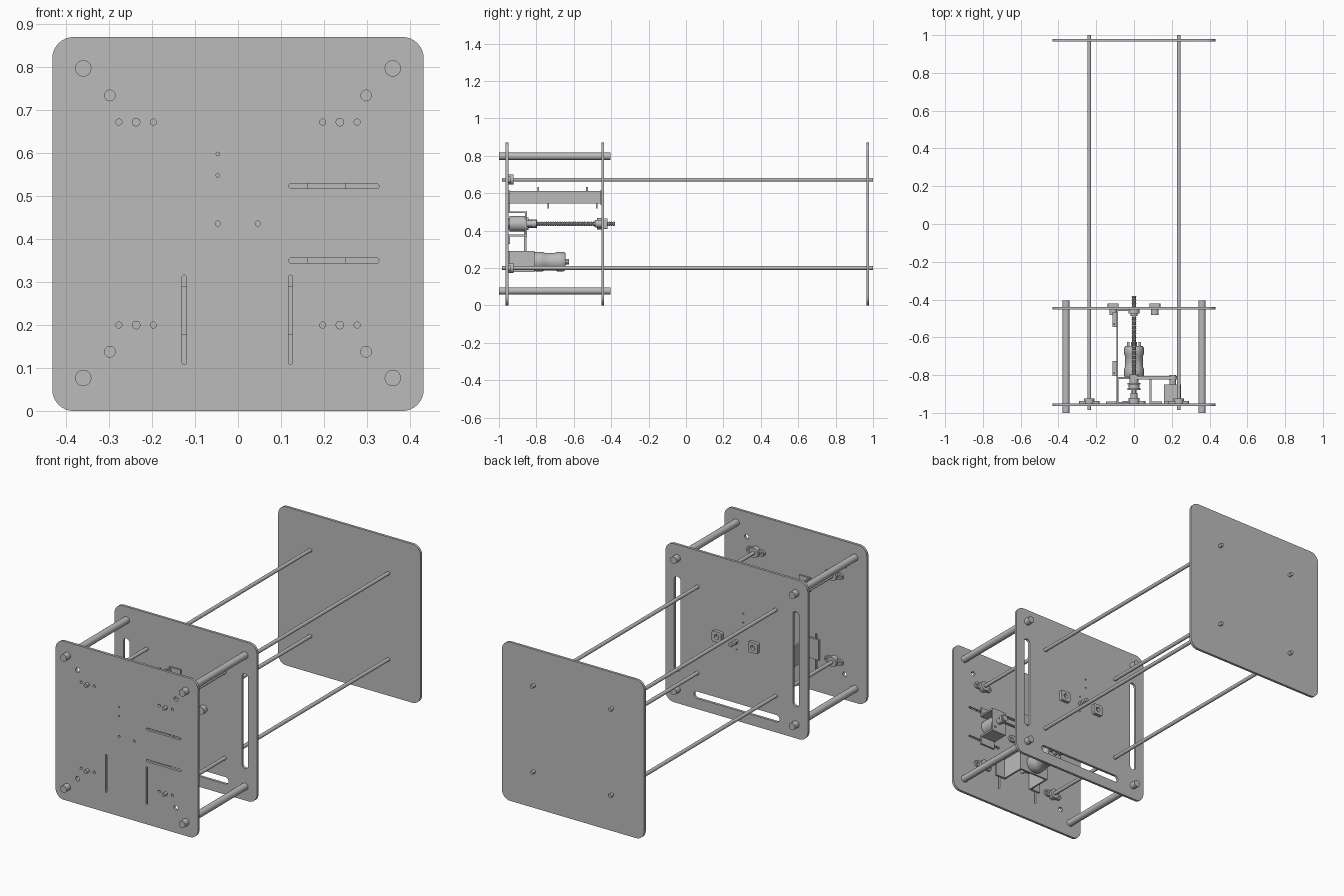
import bpy, bmesh, math
from mathutils import Matrix

cube = bpy.data.objects.get("Cube")
if cube:
    bpy.data.objects.remove(cube)

grey = bpy.data.materials.new("plain_grey")
grey.use_nodes = True
grey.diffuse_color = (0.5, 0.5, 0.5, 1)
grey.node_tree.nodes["Principled BSDF"].inputs["Base Color"].default_value = (0.5, 0.5, 0.5, 1)


def finish(name, mesh):
    obj = bpy.data.objects.new(name, mesh)
    bpy.context.scene.collection.objects.link(obj)
    mesh.materials.clear()
    mesh.materials.append(grey)
    return obj


def smooth(obj):
    bpy.ops.object.select_all(action='DESELECT')
    obj.select_set(True)
    bpy.context.view_layer.objects.active = obj
    bpy.ops.object.shade_smooth_by_angle(angle=math.radians(35))


def rounded(x, z, hw, hh, r, n=8):
    """Rounded rectangle outline in the xz plane."""
    pts = []
    for q, (sx, sz) in enumerate([(1, 1), (-1, 1), (-1, -1), (1, -1)]):
        for i in range(n + 1):
            a = (q + i / n) * math.pi / 2
            pts.append((x + sx * (hw - r) + r * math.cos(a),
                        z + sz * (hh - r) + r * math.sin(a)))
    return [p for i, p in enumerate(pts) if math.dist(p, pts[i - 1]) > 1e-5]


def hole(x, z, r):
    return rounded(x, z, r, r, r, 5)


def sheet(name, outlines, y0, y1):
    """Flat part standing across y; the outlines after the first are holes."""
    curve = bpy.data.curves.new(name, 'CURVE')
    curve.dimensions = '2D'
    curve.fill_mode = 'BOTH'
    curve.extrude = (y1 - y0) / 2
    for pts in outlines:
        s = curve.splines.new('POLY')
        s.points.add(len(pts) - 1)
        for p, (x, z) in zip(s.points, pts):
            p.co = (x, z, 0, 1)
        s.use_cyclic_u = True
    temp = bpy.data.objects.new("temp", curve)
    bpy.context.scene.collection.objects.link(temp)
    mesh = bpy.data.meshes.new_from_object(temp.evaluated_get(bpy.context.evaluated_depsgraph_get()))
    bpy.data.objects.remove(temp)
    mesh.transform(Matrix.Translation((0, (y0 + y1) / 2, 0)) @ Matrix.Rotation(math.pi / 2, 4, 'X'))
    return finish(name, mesh)


def lathe(name, x, z, profile, n=24):
    """Closed solid turned around an axis along y; profile is (y, radius)."""
    bm = bmesh.new()
    rings = [[bm.verts.new((x + r * math.cos(i * math.tau / n), y, z + r * math.sin(i * math.tau / n)))
              for i in range(n)] for y, r in profile]
    for a, b in zip(rings, rings[1:]):
        for i in range(n):
            bm.faces.new((a[i], a[i - 1], b[i - 1], b[i]))
    bm.faces.new(rings[0])
    bm.faces.new(rings[-1])
    bmesh.ops.recalc_face_normals(bm, faces=bm.faces)
    mesh = bpy.data.meshes.new(name)
    bm.to_mesh(mesh)
    bm.free()
    obj = finish(name, mesh)
    smooth(obj)
    return obj


def rod(name, x, z, y0, y1, r):
    return lathe(name, x, z, [(y0, r), (y1, r)])


def box(name, x0, x1, y0, y1, z0, z1):
    bm = bmesh.new()
    bmesh.ops.create_cube(bm, size=1)
    for v in bm.verts:
        v.co = [lo + (c + 0.5) * (hi - lo) for c, lo, hi in zip(v.co, (x0, y0, z0), (x1, y1, z1))]
    mesh = bpy.data.meshes.new(name)
    bm.to_mesh(mesh)
    bm.free()
    return finish(name, mesh)


MID = 0.436
RODS = [(x, z) for x in (-0.237, 0.237) for z in (0.2, 0.672)]
POSTS = [(x, z) for x in (-0.36, 0.36) for z in (0.077, 0.797)]
edge = rounded(0, 0.435, 0.432, 0.435, 0.05)
FRONT, CARRIER = -0.95, -0.453

# front plate with mounting holes and adjustment slots
cuts = [hole(x + d, z, 0.007) for x, z in RODS for d in (-0.04, 0.04)]
cuts += [hole(x, z, 0.0125) for x in (-0.298, 0.298) for z in (0.138, 0.734)]
cuts += [hole(-0.047, z, 0.004) for z in (0.548, 0.598)]
cuts += [hole(x, MID, 0.006) for x in (-0.047, 0.046)]
cuts += [rounded(0.223, z, 0.105, 0.006, 0.006) for z in (0.35, 0.523)]
cuts += [rounded(x, 0.212, 0.005, 0.104, 0.005) for x in (-0.125, 0.122)]
sheet("front_plate", [edge] + cuts, FRONT - 0.014, FRONT)

# carrier plate with long windows on three sides
cuts = [rounded(x, 0.435, 0.019, 0.26, 0.019) for x in (-0.36, 0.36)]
cuts += [rounded(0, 0.077, 0.26, 0.019, 0.019)]
cuts += [hole(-0.04, z, 0.004) for z in (0.548, 0.598)]
cuts += [hole(x, z, 0.004) for x, z in ((0, MID - 0.045), (0, MID + 0.045))]
sheet("carrier_plate", [edge] + cuts, CARRIER, CARRIER + 0.014)

# plain rear plate
sheet("rear_plate", [edge], 0.965, 0.979)

# corner posts
for x, z in POSTS:
    rod("corner_post", x, z, -1.0, -0.404, 0.019)

# guide rods with oval flanges on the front plate
for x, z in RODS:
    rod("guide_rod", x, z, -0.985, 1.0, 0.01)
    sheet("rod_flange", [rounded(x, z, 0.055, 0.017, 0.017), hole(x - 0.04, z, 0.007),
                         hole(x + 0.04, z, 0.007)], FRONT, FRONT + 0.012)
    rod("rod_collar", x, z, FRONT, FRONT + 0.027, 0.027)

# threaded lead screw with bearing, pulleys, coupler and nut
step = 0.006
thread = [(-0.8 + i * step, 0.0125 if i % 2 else 0.009) for i in range(71)]
lathe("lead_screw", 0, MID, [(FRONT, 0.01), (-0.8, 0.01)] + thread[1:], 16)
sheet("screw_bearing_flange", [rounded(0, MID, 0.06, 0.018, 0.018), hole(-0.047, MID, 0.006),
                               hole(0.046, MID, 0.006)], FRONT, FRONT + 0.012)
lathe("screw_bearing", 0, MID, [(FRONT, 0.03), (-0.92, 0.03), (-0.92, 0.018), (-0.895, 0.018)])
lathe("screw_pulley", 0, MID, [(-0.88, 0.034), (-0.868, 0.034), (-0.868, 0.025), (-0.85, 0.025),
                               (-0.85, 0.034), (-0.842, 0.034)])
rod("screw_coupler", 0, MID, -0.842, -0.797, 0.023)
lathe("screw_nut", 0, MID, [(-0.488, 0.018), (-0.475, 0.018), (-0.475, 0.03), (CARRIER, 0.03)])

# square bushings on the carrier plate
for x in (-0.11, 0.11):
    sheet("bushing_flange", [rounded(x, MID, 0.029, 0.029, 0.009), hole(x, MID, 0.013)],
          CARRIER + 0.014, CARRIER + 0.032)
    rod("bushing_body", x, MID, -0.483, CARRIER, 0.021)

# lower motor held by a hat-shaped bracket
for s in (-1, 1):
    xs = sorted((s * 0.082, s * 0.092))
    box("lower_bracket_leg", *xs, FRONT, -0.81, 0.178, 0.29)
    xs = sorted((s * 0.082, s * 0.147))
    box("lower_bracket_foot", *xs, FRONT, FRONT + 0.01, 0.178, 0.29)
sheet("lower_bracket_bridge", [rounded(0, 0.234, 0.092, 0.056, 0.004), hole(0, 0.234, 0.02)], -0.82, -0.81)
lathe("lower_motor", 0, 0.234, [(-0.82, 0.044), (-0.805, 0.052), (-0.765, 0.052), (-0.755, 0.047),
                               (-0.7, 0.047), (-0.69, 0.052), (-0.655, 0.052), (-0.645, 0.045),
                               (-0.645, 0.015), (-0.625, 0.015)])
rod("lower_motor_shaft", 0, 0.234, -0.91, -0.82, 0.012)
for x in (-0.03, 0.03):
    box("motor_terminal", x - 0.006, x + 0.006, -0.645, -0.625, 0.228, 0.24)

# side motor held by a hat-shaped bracket
for s in (-1, 1):
    box("side_bracket_leg", 0.16, 0.25, FRONT, -0.85, *sorted((MID + s * 0.058, MID + s * 0.067)))
    box("side_bracket_foot", 0.16, 0.25, FRONT, FRONT + 0.01, *sorted((MID + s * 0.058, MID + s * 0.108)))
sheet("side_bracket_bridge", [rounded(0.205, MID, 0.045, 0.067, 0.004), hole(0.18, MID + 0.04, 0.006),
                              hole(0.23, MID - 0.04, 0.006)], -0.86, -0.85)
rod("side_motor", 0.205, MID, FRONT + 0.005, -0.86, 0.042)
rod("side_motor_pulley", 0.205, MID, -0.85, -0.8, 0.017)

# drive belts
sheet("side_belt", [rounded(0.1025, MID, 0.125, 0.022, 0.022), rounded(0.1025, MID, 0.12, 0.017, 0.017)],
      -0.822, -0.806)
mid_z = (MID + 0.234) / 2
sheet("lower_belt", [rounded(0, mid_z, 0.028, 0.129, 0.028), rounded(0, mid_z, 0.024, 0.125, 0.024)],
      -0.866, -0.852)

# limit switch rail between the plates
box("switch_rail", -0.092, -0.084, FRONT, CARRIER, 0.545, 0.612)
for y0 in (FRONT, CARRIER - 0.008):
    box("rail_foot", -0.092, -0.025, y0, y0 + 0.008, 0.538, 0.615)
for y in (-0.765, -0.505):
    box("limit_switch", -0.115, -0.092, y - 0.04, y + 0.04, 0.555, 0.598)
    box("switch_lever", -0.108, -0.1, y - 0.03, y - 0.02, 0.598, 0.632)
    box("switch_pin", -0.108, -0.1, y + 0.024, y + 0.032, 0.518, 0.555)
